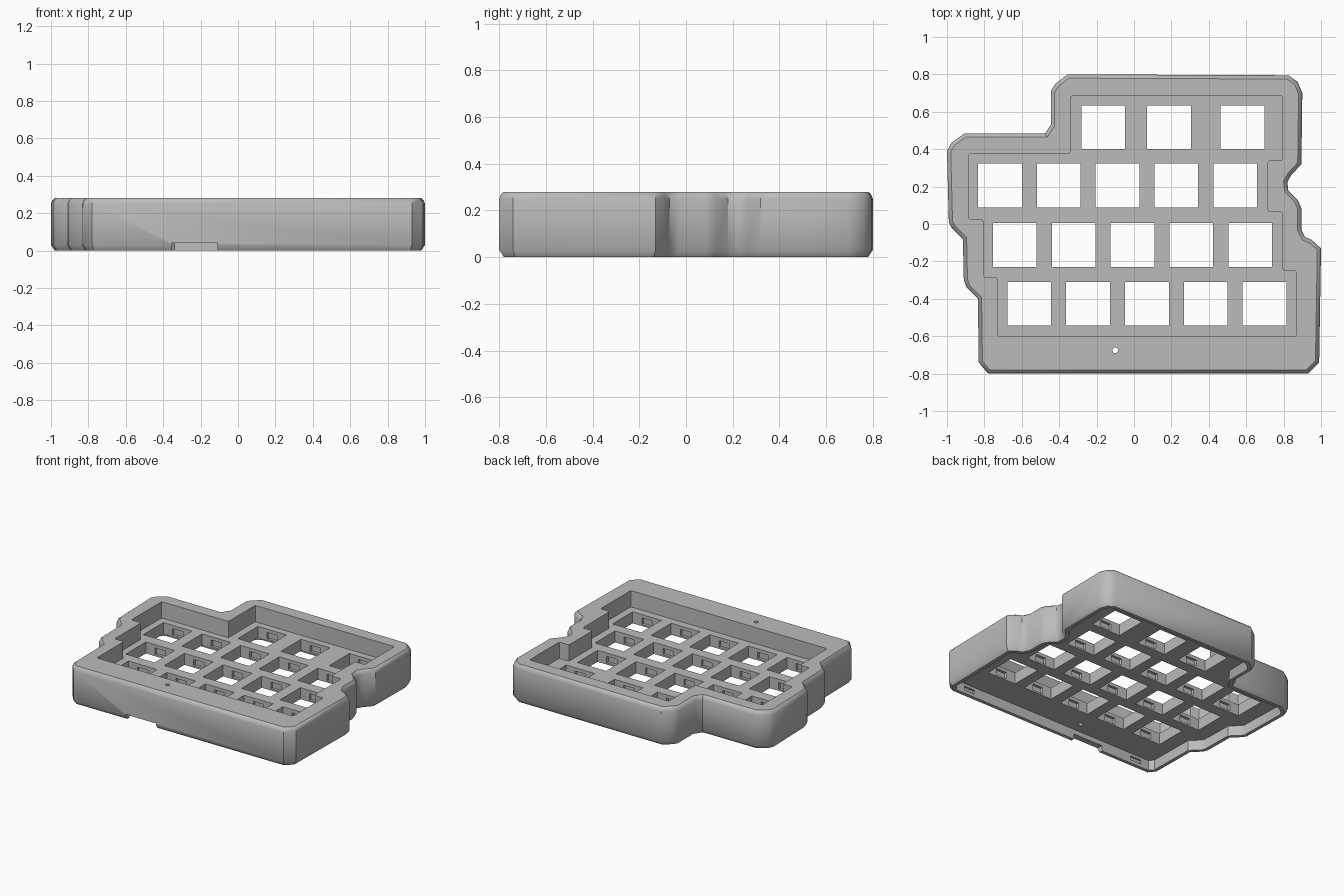
import bpy, bmesh, math
from mathutils import Vector

if "Cube" in bpy.data.objects:
    bpy.data.objects.remove(bpy.data.objects["Cube"])

HEIGHT, PLATE_TOP, PLATE_BOTTOM = 0.28, 0.16, 0.075
HOLE, PITCH = 0.234, 0.3145

grey = bpy.data.materials.new("plain grey")
grey.use_nodes = True
grey.diffuse_color = (0.5, 0.5, 0.5, 1)
grey.node_tree.nodes["Principled BSDF"].inputs["Base Color"].default_value = (0.5, 0.5, 0.5, 1)


def inset(points, distance):
    """Move a counter-clockwise outline inwards with mitred corners."""
    result = []
    for i, p in enumerate(points):
        a = (Vector(p) - Vector(points[i - 1])).normalized()
        b = (Vector(points[(i + 1) % len(points)]) - Vector(p)).normalized()
        na, nb = Vector((-a.y, a.x)), Vector((-b.y, b.x))
        result.append(Vector(p) + (na + nb) * distance / (1 + na.dot(nb)))
    return result


def make_object(name, bm):
    bmesh.ops.recalc_face_normals(bm, faces=bm.faces)
    mesh = bpy.data.meshes.new(name)
    bm.to_mesh(mesh)
    bm.free()
    mesh.materials.append(grey)
    obj = bpy.data.objects.new(name, mesh)
    bpy.context.collection.objects.link(obj)
    return obj


def loft(name, outline, levels):
    """Stack inset copies of an outline: levels are (height, inset)."""
    bm = bmesh.new()
    rings = [[bm.verts.new((p.x, p.y, z)) for p in inset(outline, d)] for z, d in levels]
    n = len(outline)
    for low, high in zip(rings, rings[1:]):
        for i in range(n):
            j = (i + 1) % n
            bm.faces.new((low[i], low[j], high[j], high[i]))
    bm.faces.new(rings[0][::-1])
    bm.faces.new(rings[-1])
    return make_object(name, bm)


def boxes(name, items):
    """One mesh of separate boxes given as (centre, size)."""
    bm = bmesh.new()
    for centre, size in items:
        made = bmesh.ops.create_cube(bm, size=1)["verts"]
        for v in made:
            v.co = Vector(centre) + Vector([c * s for c, s in zip(v.co, size)])
    return make_object(name, bm)


def cut(target, cutter):
    mod = target.modifiers.new("cut", "BOOLEAN")
    mod.operation, mod.solver, mod.object = "DIFFERENCE", "EXACT", cutter
    bpy.context.view_layer.objects.active = target
    bpy.ops.object.modifier_apply(modifier=mod.name)
    bpy.data.objects.remove(cutter)


# Stepped outer wall with softened top and bottom edges
outline = [(-0.78, -0.8), (0.93, -0.8), (0.99, -0.74), (1, -0.13), (0.95, -0.085),
           (0.915, -0.07), (0.895, -0.03), (0.895, 0.085), (0.875, 0.13),
           (0.825, 0.18), (0.82, 0.225), (0.84, 0.26), (0.895, 0.32),
           (0.9, 0.7), (0.875, 0.76), (0.825, 0.795), (-0.355, 0.8),
           (-0.42, 0.75), (-0.445, 0.71), (-0.445, 0.53), (-0.475, 0.485),
           (-0.905, 0.485), (-0.975, 0.435), (-1, 0.39), (-0.99, 0.01),
           (-0.975, -0.02), (-0.915, -0.08), (-0.91, -0.3), (-0.895, -0.34),
           (-0.835, -0.4), (-0.83, -0.74)]
case = loft("keyboard_case", outline,
            [(0, 0.02), (0.03, 0), (HEIGHT - 0.03, 0), (HEIGHT - 0.01, 0.008), (HEIGHT, 0.02)])

# Shallow cavity under the plate
cut(case, loft("cavity_cutter", outline, [(-0.1, 0.045), (PLATE_BOTTOM, 0.045)]))

# Stepped recess around the keys
recess = [(-0.34, 0.685), (-0.34, 0.375), (-0.885, 0.375), (-0.885, 0.025),
          (-0.805, 0.025), (-0.805, -0.285), (-0.73, -0.285), (-0.73, -0.6),
          (0.87, -0.6), (0.87, -0.25), (0.795, -0.25), (0.795, 0.065),
          (0.715, 0.065), (0.715, 0.34), (0.795, 0.34), (0.795, 0.685)]
recess_cutter = loft("recess_cutter", recess, [(PLATE_TOP, 0), (0.4, 0)])
bm = bmesh.new()
bm.from_mesh(recess_cutter.data)
uprights = [e for e in bm.edges if abs(e.verts[0].co.z - e.verts[1].co.z) > 0.1]
bmesh.ops.bevel(bm, geom=uprights, offset=0.012, segments=2, affect="EDGES", profile=0.5)
bm.to_mesh(recess_cutter.data)
bm.free()
cut(case, recess_cutter)

# Square key openings, row by row
keys = [(x, 0.517) for x in (-0.165, 0.187, 0.58)]
for start, y in ((-0.717, 0.206), (-0.637, -0.112), (-0.56, -0.426)):
    keys += [(start + PITCH * i, y) for i in range(5)]
cut(case, boxes("key_cutter", [((x, y, 0.12), (HOLE, HOLE, 0.2)) for x, y in keys]))

# Clip pockets in the front and back of every opening
pocket_low, pocket_high = PLATE_BOTTOM + 0.012, PLATE_TOP - 0.025
pockets = [((x, y + side * HOLE / 2, (pocket_low + pocket_high) / 2),
            (0.085, 0.04, pocket_high - pocket_low)) for x, y in keys for side in (-1, 1)]
cut(case, boxes("pocket_cutter", pockets))

# Cable notch in the front wall and small catch slots inside it
cut(case, boxes("notch_cutter", [((-0.232, -0.78, 0), (0.245, 0.12, 0.08))]))
cut(case, boxes("slot_cutter", [((x, -0.755, 0.04), (0.09, 0.03, 0.03)) for x in (-0.65, 0.8)]))

# Pin hole through the front border
bm = bmesh.new()
bmesh.ops.create_cone(bm, cap_ends=True, segments=16, radius1=0.015, radius2=0.015, depth=1)
bmesh.ops.translate(bm, verts=bm.verts, vec=(-0.1, -0.675, 0.2))
cut(case, make_object("pin_hole_cutter", bm))

# Smooth walls with crisp edges
bpy.ops.object.select_all(action="DESELECT")
case.select_set(True)
bpy.context.view_layer.objects.active = case
bpy.ops.object.shade_smooth_by_angle(angle=math.radians(35))
